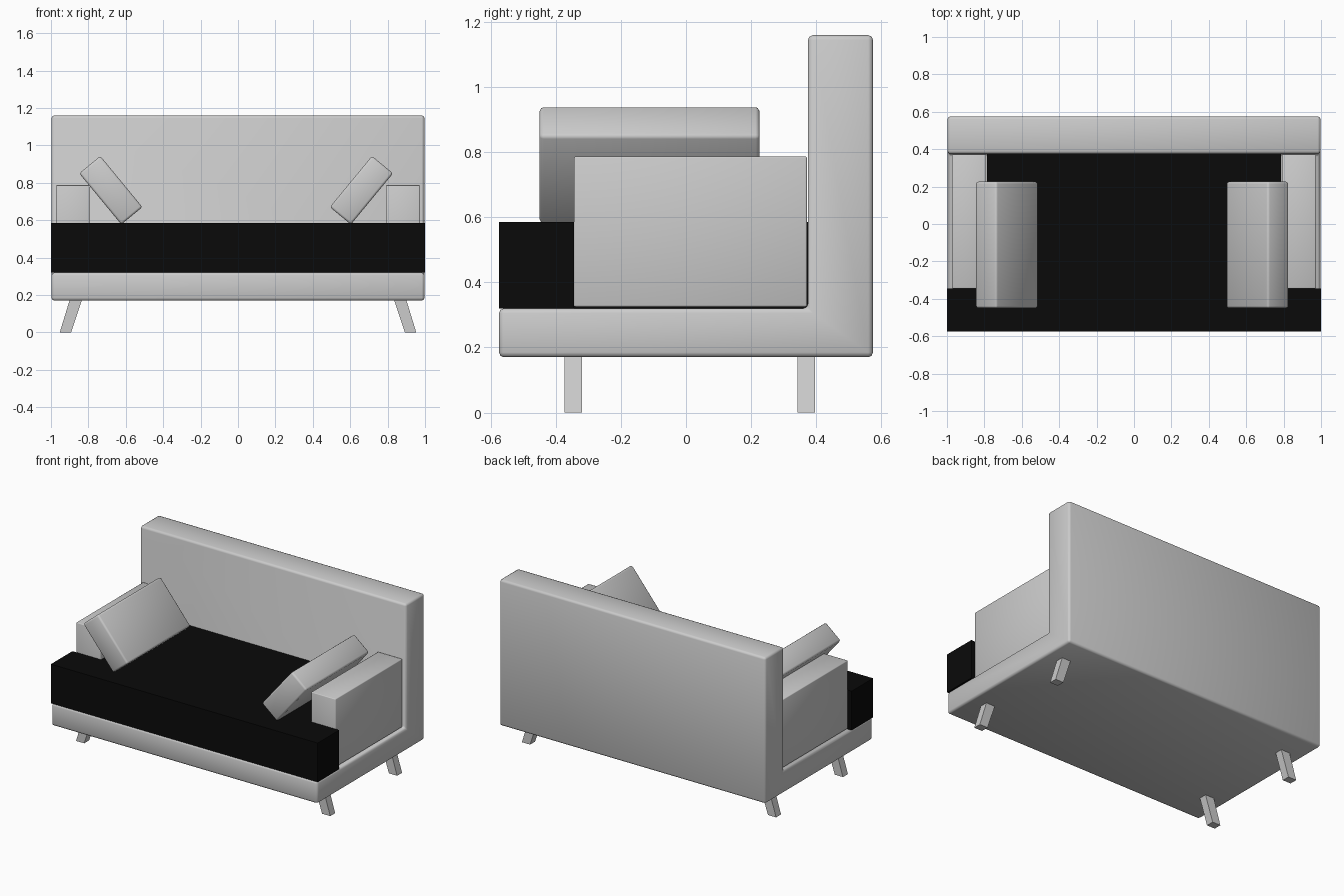
import bpy, bmesh, math
from mathutils import Matrix, Vector

if "Cube" in bpy.data.objects:
    bpy.data.objects.remove(bpy.data.objects["Cube"])


def material(name, rgb):
    mat = bpy.data.materials.new(name)
    mat.use_nodes = True
    mat.diffuse_color = (*rgb, 1)
    mat.node_tree.nodes["Principled BSDF"].inputs["Base Color"].default_value = (*rgb, 1)
    return mat


GREY = material("light grey fabric", (0.6, 0.6, 0.6))
BLACK = material("black fabric", (0.003, 0.003, 0.003))


def prism(name, outline, offset, mat, bevel=0):
    """Extrude a flat outline along an offset, with optional soft rounded edges."""
    bm = bmesh.new()
    face = bm.faces.new([bm.verts.new(p) for p in outline])
    result = bmesh.ops.extrude_face_region(bm, geom=[face])
    moved = [v for v in result["geom"] if isinstance(v, bmesh.types.BMVert)]
    bmesh.ops.translate(bm, verts=moved, vec=Vector(offset))
    bmesh.ops.recalc_face_normals(bm, faces=bm.faces)
    if bevel:
        bmesh.ops.bevel(bm, geom=bm.edges[:], offset=bevel, segments=2,
                        profile=0.5, affect='EDGES')
    mesh = bpy.data.meshes.new(name)
    bm.to_mesh(mesh)
    bm.free()
    mesh.materials.append(mat)
    for poly in mesh.polygons:
        poly.use_smooth = bevel > 0
    obj = bpy.data.objects.new(name, mesh)
    bpy.context.collection.objects.link(obj)
    return obj


# Base and backrest in one L-shaped body
BASE, SEAT, TOP = 0.17, 0.32, 1.16
FRONT, BACK, REST = -0.575, 0.575, 0.375
side = [(FRONT, BASE), (BACK, BASE), (BACK, TOP), (REST, TOP), (REST, SEAT), (FRONT, SEAT)]
prism("frame", [(-0.997, y, z) for y, z in side], (1.994, 0, 0), GREY, 0.015)

# T-shaped seat cushion that wraps in front of the arms
ARM_FRONT, INNER = -0.345, 0.785
half = [(1, FRONT), (1, ARM_FRONT), (INNER, ARM_FRONT), (INNER, REST)]
plan = half + [(-x, y) for x, y in reversed(half)]
prism("seat_cushion", [(x, y, SEAT) for x, y in plan], (0, 0, 0.265), BLACK)

for label, s in (("left", 1), ("right", -1)):
    # Armrest
    arm = [(0.79, 0.325), (0.973, 0.325), (0.973, 0.787), (0.79, 0.787)]
    prism(label + "_armrest", [(s * x, ARM_FRONT, z) for x, z in arm],
          (0, 0.717, 0), GREY, 0.005)

    # Leaning pillow
    pillow = prism(label + "_pillow",
                   [(x, -0.338, z) for x, z in
                    ((-0.073, -0.177), (0.073, -0.177), (0.073, 0.177), (-0.073, 0.177))],
                   (0, 0.676, 0), GREY, 0.012)
    pillow.matrix_world = (Matrix.Translation((s * 0.67 - 0.01, -0.112, 0.76))
                           @ Matrix.Rotation(s * math.radians(39.5), 4, 'Y'))

    # Splayed legs
    for place, y in (("front", -0.373), ("back", 0.343)):
        leg = [(0.892, 0), (0.953, 0), (0.898, 0.18), (0.832, 0.18)]
        prism(f"{place}_{label}_leg", [(s * x, y, z) for x, z in leg],
              (0, 0.053, 0), GREY)
